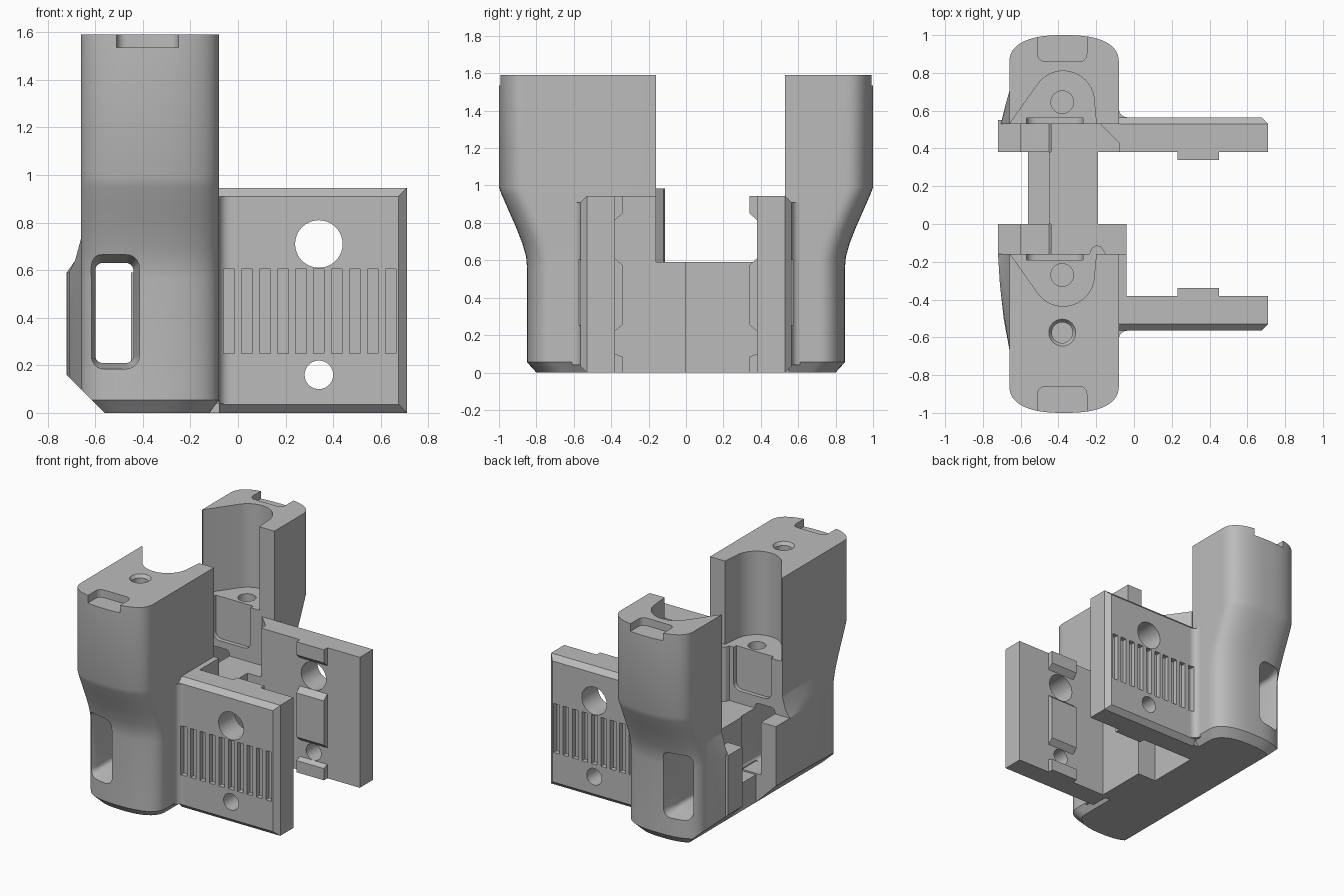
import bpy, bmesh, math

cube = bpy.data.objects.get("Cube")
if cube:
    bpy.data.objects.remove(cube)

grey = bpy.data.materials.new("plain_grey")
grey.use_nodes = True
grey.diffuse_color = (0.5, 0.5, 0.5, 1)
grey.node_tree.nodes["Principled BSDF"].inputs["Base Color"].default_value = (0.5, 0.5, 0.5, 1)

parts, cutters = [], []


def loft(name, rings, cutter=False):
    """Closed solid through rings of equal point count."""
    bm = bmesh.new()
    loops = [[bm.verts.new(p) for p in ring] for ring in rings]
    n = len(loops[0])
    for a, b in zip(loops, loops[1:]):
        for i in range(n):
            j = (i + 1) % n
            bm.faces.new((a[i], a[j], b[j], b[i]))
    bm.faces.new(loops[0])
    bm.faces.new(loops[-1])
    bmesh.ops.recalc_face_normals(bm, faces=bm.faces)
    mesh = bpy.data.meshes.new(name)
    bm.to_mesh(mesh)
    bm.free()
    mesh.materials.append(grey)
    ob = bpy.data.objects.new(name, mesh)
    bpy.context.collection.objects.link(ob)
    ob.hide_render = cutter
    (cutters if cutter else parts).append(ob)
    return ob


def up(name, poly, z0, z1, cutter=False):
    return loft(name, [[(x, y, z) for x, y in poly] for z in (z0, z1)], cutter)


def along(name, poly, y0, y1, cutter=False):
    return loft(name, [[(x, y, z) for x, z in poly] for y in (y0, y1)], cutter)


def rect(a0, a1, b0, b1):
    return [(a0, b0), (a1, b0), (a1, b1), (a0, b1)]


def arc(cx, cy, r, a0, a1, n):
    return [(cx + r * math.cos(math.radians(a0 + (a1 - a0) * i / n)),
             cy + r * math.sin(math.radians(a0 + (a1 - a0) * i / n))) for i in range(n + 1)]


def circle(cx, cy, r):
    return arc(cx, cy, r, 0, 350, 35)


def rounded(a0, a1, b0, b1, r):
    corners = [(a1 - r, b1 - r, 0), (a0 + r, b1 - r, 90), (a0 + r, b0 + r, 180), (a1 - r, b0 + r, 270)]
    return [p for cx, cy, a in corners for p in arc(cx, cy, r, a, a + 90, 6)]


def cut(ob, *tools):
    for tool in tools:
        mod = ob.modifiers.new("cut", "BOOLEAN")
        mod.operation = "DIFFERENCE"
        mod.solver = "EXACT"
        mod.object = tool


MID = -0.37

# shared cutters: lower left chamfer, through window, open channel
edge_cut = along("edge_cut", [(-0.8, 0.24), (-0.5, -0.06), (-0.8, -0.06)], -1.2, 1.2, True)
window_cut = along("window_cut", rounded(-0.60, -0.44, 0.21, 0.63, 0.03), -1.2, 1.2, True)
channel_cut = along("channel_cut", rect(-0.60, -0.45, 0.21, 0.8), -0.16, 0.53, True)


def tower_ring(s, inner, depth, z, half=0.29):
    outer = []
    for i in range(33):
        t = math.pi * i / 32
        c, q = math.cos(t), math.sin(t)
        outer.append((MID + math.copysign(abs(c) ** 0.8, c) * half,
                      s * (depth - 0.15 + 0.15 * q ** 0.8), z))
    return [(MID + half, s * inner, z)] + outer + [(MID - half, s * inner, z)]


for s, side, inner, c in ((-1, "front", 0.16, 0.27), (1, "back", 0.53, 0.645)):
    # tower with flared upper body
    levels = [(0, 0.80, 0.25), (0.055, 0.85, 0.29), (0.56, 0.85, 0.29), (0.62, 0.855, 0.29),
              (0.69, 0.875, 0.29), (0.78, 0.91, 0.29), (0.87, 0.95, 0.29), (0.95, 0.985, 0.29),
              (0.99, 1.0, 0.29), (1.59, 1.0, 0.29)]
    tower = loft(side + "_tower", [tower_ring(s, inner, d, z, h) for z, d, h in levels])

    # scooped bay with a screw hole in its floor
    bay = [(-0.655, c - 0.11)] + arc(-0.375, c, 0.165, 142, 0, 20)
    bay += [(-0.20, c - 0.11), (-0.20, c - 0.2), (-0.655, c - 0.2)]
    bay_cut = up("bay_cut", [(x, s * y) for x, y in bay], 0.985, 1.8, True)
    floor_hole = up("floor_hole_cut", circle(-0.38, s * c, 0.06), 0.7, 1.1, True)
    panel = along("panel_cut", rounded(-0.57, -0.27, 0.68, 1.1, 0.05),
                  s * (inner - 0.1), s * (inner + 0.03), True)
    notch = up("notch_cut", rounded(-0.51, -0.25, *sorted((s * 0.86, s * 1.2)), 0.04), 1.535, 1.8, True)
    # widened rim around the window
    sizes = [(0.75, 0), (0.82, 0.025), (1.0, 0.025)]
    rim = loft("rim_cut", [[(x, s * y, z) for x, z in
                            rounded(-0.60 - g, -0.44 + g, 0.21 - g, 0.63 + 1.4 * g, 0.03 + g)]
                           for y, g in sizes], True)
    cut(tower, bay_cut, floor_hole, panel, notch, window_cut, rim, edge_cut)
    if s < 0:
        bore = up("bore_cut", circle(-0.38, -0.575, 0.055), 1.2, 1.7, True)
        sink = loft("sink_cut", [[(x, y, z) for x, y in circle(-0.38, -0.575, r)]
                                 for z, r in ((1.56, 0.05), (1.6, 0.078))], True)
        cut(tower, bore, sink)

    # tapered cheek on the outer side
    reach = [(-0.72, 0.16), (-0.71, 0.32), (-0.69, 0.5), (-0.655, 0.69)] if s < 0 else \
            [(-0.705, 0.53), (-0.69, 0.59), (-0.675, 0.65), (-0.655, 0.72)]
    low = [(x, s * y) for x, y in reach + [(-0.62, reach[-1][1]), (-0.62, inner)]]
    cheek = loft(side + "_cheek", [[(x, y, 0) for x, y in low], [(x, y, 0.59) for x, y in low],
                                   [(max(x, -0.685), y, 0.64) for x, y in low],
                                   [(max(x, -0.655), y, 0.75) for x, y in low]])
    cut(cheek, edge_cut)

    # plate with bevelled outer rim
    steps = [(0.38, 0), (0.53, 0), (0.565, 0.035)]
    plate = loft(side + "_plate", [[(x, s * y, z) for x, z in rect(-0.08, 0.71 - g, g, 0.945 - g)]
                                   for y, g in steps])
    fillet = up(side + "_fillet", [(-0.09, s * 0.55)] + [(x, s * y) for x, y in
                arc(-0.035, 0.61, 0.045, 270, 180, 6)] + [(-0.09, s * 0.61)], 0.04, 0.91)
    for x, z, r in ((0.34, 0.71, 0.1), (0.34, 0.16, 0.06)):
        cut(plate, along("plate_hole_cut", circle(x, z, r), -1, 1, True))
    for i in range(10):
        x = -0.06 + i * 0.0755
        slit = along("slit_cut", rect(x, x + 0.045, 0.25, 0.605), s * 0.53, s * 0.7, True)
        cut(plate, slit)
        if i == 0:
            cut(fillet, slit)

    # raised pads on the inner face
    for label, z0, z1, g0, g1 in (("lower", 0, 0.10, 0, 0.015), ("middle", 0.22, 0.61, 0.035, 0.035),
                                  ("upper", 0.815, 0.945, 0.035, 0)):
        loft(f"{side}_{label}_pad", [[(x, s * y, z) for x, z in rect(0.23, 0.45, z0 + g0 * k, z1 - g1 * k)]
                                     for y, k in ((0.38, 0), (0.34, 1))])

# inner blocks joining towers to the bridge
front_block = up("front_block", rect(-0.72, -0.04, -0.18, 0), 0, 0.59)
back_block = up("back_block", rect(-0.72, -0.08, 0.38, 0.55), 0, 0.59)
for block in (front_block, back_block):
    cut(block, edge_cut, channel_cut, window_cut)
up("front_side_wall", rect(-0.12, -0.04, -0.40, -0.16), 0, 0.945)
up("front_lower_wall", rect(-0.30, -0.04, -0.40, -0.16), 0, 0.59)
up("back_corner_web", [(-0.18, 0.53), (-0.08, 0.43), (-0.08, 0.55), (-0.18, 0.55)], 0.58, 0.945)
up("front_lip", [(-0.24, -0.17), (-0.225, -0.13), (-0.20, -0.112), (-0.175, -0.12), (-0.14, -0.17)],
   0.58, 0.985)

# stepped bridge
along("bridge", [(-0.56, 0), (-0.19, 0), (-0.19, 0.59), (-0.45, 0.59), (-0.45, 0.2), (-0.56, 0.2)], 0, 0.38)

# bake the cuts, drop the cutters, smooth the curved faces
graph = bpy.context.evaluated_depsgraph_get()
baked = [(ob, bpy.data.meshes.new_from_object(ob.evaluated_get(graph))) for ob in parts]
for ob, mesh in baked:
    ob.modifiers.clear()
    ob.data = mesh
for ob in cutters:
    bpy.data.objects.remove(ob)
bpy.ops.object.select_all(action="DESELECT")
for ob in parts:
    ob.select_set(True)
bpy.context.view_layer.objects.active = parts[0]
bpy.ops.object.shade_smooth_by_angle(angle=math.radians(30))
